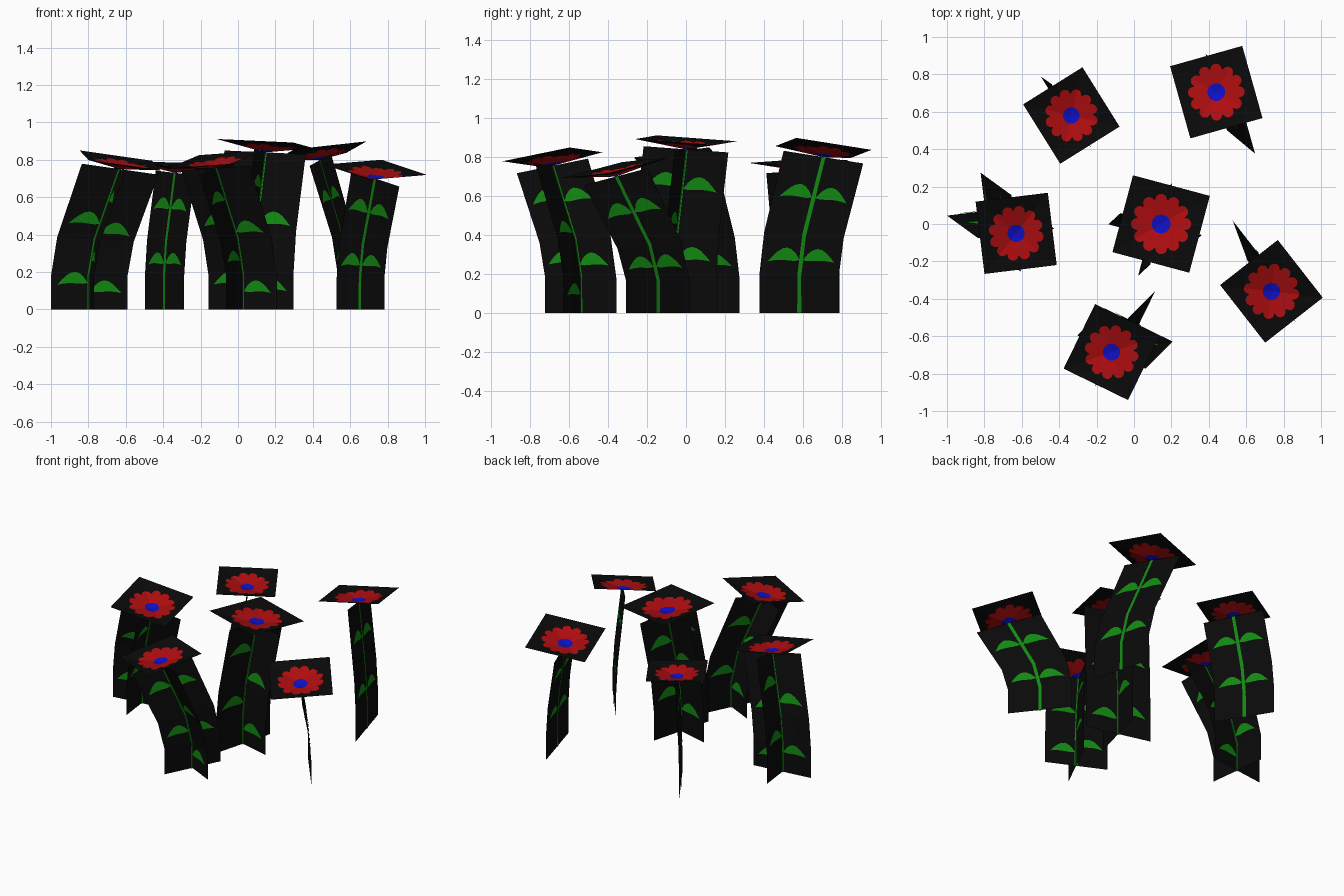
import bpy, math
from mathutils import Vector

if "Cube" in bpy.data.objects:
    bpy.data.objects.remove(bpy.data.objects["Cube"])


def material(name, rgb):
    m = bpy.data.materials.new(name)
    m.diffuse_color = (*rgb, 1)
    m.use_nodes = True
    m.node_tree.nodes["Principled BSDF"].inputs["Base Color"].default_value = m.diffuse_color
    return m


BLACK = material("card black", (0.003, 0.003, 0.003))
RED = material("petal red", (0.43, 0.004, 0.005))
BLUE = material("centre blue", (0.005, 0.005, 0.56))
GREEN = material("leaf green", (0.006, 0.25, 0.006))


def make(name, verts, faces, mats, indices=None):
    me = bpy.data.meshes.new(name)
    me.from_pydata([tuple(v) for v in verts], [], faces)
    for m in mats:
        me.materials.append(m)
    if indices:
        for p, i in zip(me.polygons, indices):
            p.material_index = i
    ob = bpy.data.objects.new(name, me)
    bpy.context.collection.objects.link(ob)
    return ob


# stem bend: height fraction, sideways shift, tilt of the cross-section
LEVELS = [(0, 0, 0), (0.24, 0.0, 0.0), (0.5, 0.2, 0.45), (1, 1, 1)]


def bend(t):
    for (t0, s0, g0), (t1, s1, g1) in zip(LEVELS, LEVELS[1:]):
        if t <= t1:
            k = (t - t0) / (t1 - t0)
            return s0 + (s1 - s0) * k, g0 + (g1 - g0) * k
    return 1, 1


def leaf_outline(side, t, size, height, droop):
    """Pointed leaf beside the stem, as (u, t) points."""
    pts = []
    n = 7
    for sign in (1, -1):
        for i in range(n):
            k = i / n if sign > 0 else 1 - i / n
            wide = 0.17 * math.sin(math.pi * k ** 0.8) * (1.0 if sign > 0 else 0.75)
            x = 0.04 + 0.80 * k
            z = sign * wide + 0.14 * math.sin(math.pi * k) - droop * k
            pts.append((side * x * size, t + z * size / height))
    return pts


def plant(name, base, head, height, half, degrees, crossed):
    base, head = Vector(base), Vector(head)
    lean = head - base
    a0 = math.radians(degrees)

    def place(u, t, angle, off=0.0):
        d = Vector((math.cos(angle), math.sin(angle)))
        n = Vector((-d.y, d.x))
        s, g = bend(t)
        p = base + lean * s + d * u + n * off
        return Vector((p.x, p.y, t * height - 0.95 * g * u * lean.dot(d)))

    def card(label, angle, leaf_rows, skew):
        # upright bent card
        cols = [-half, -half / 2, 0, half / 2, half]
        c = len(cols)
        verts = [place(u, lv[0], angle) for lv in LEVELS for u in cols]
        faces = [(r * c + i, r * c + i + 1, (r + 1) * c + i + 1, (r + 1) * c + i)
                 for r in range(3) for i in range(c - 1)]
        make(f"{name}_{label}_card", verts, faces, [BLACK])
        # painted stem and leaves on both sides of the card
        verts, faces = [], []
        for off in (0.004, -0.004):
            def add(points):
                k = len(verts)
                verts.extend(place(u, t, angle, off) for u, t in points)
                f = list(range(k, k + len(points)))
                return f
            for (ta, _, _), (tb, _, _) in zip(LEVELS, LEVELS[1:]):
                f = add([(-.011, ta), (.011, ta), (.010, tb), (-.010, tb)])
                faces.append(f if off < 0 else f[::-1])
            for t in leaf_rows:
                for side in (-1, 1):
                    pts = leaf_outline(side, t - side * skew, half, height, 0.05)
                    f = add(pts)
                    faces.append(f if (off < 0) == (side < 0) else f[::-1])
        make(f"{name}_{label}_stem_and_leaves", verts, faces, [GREEN])

    if crossed:
        card("first", a0, (0.16, 0.58), 0.03)
        card("second", a0 + math.pi / 2, (0.34, 0.77), 0.01)
    else:
        card("single", a0, (0.34, 0.74), 0.0)

    # shallow square flower head, cut into centre, petals and border
    size, depth, n = half * 0.945, 0.047, 72

    def head_point(r, a):
        x, y = r * math.cos(a), r * math.sin(a)
        w = Vector((x * math.cos(a0) - y * math.sin(a0),
                    x * math.sin(a0) + y * math.cos(a0))) * size
        z = height + depth * max(abs(x), abs(y)) - 0.95 * lean.dot(w)
        return Vector((head.x + w.x, head.y + w.y, z))

    angles = [2 * math.pi * i / n for i in range(n)]
    verts = [head_point(0, 0)]
    verts += [head_point(0.235, a) for a in angles]
    verts += [head_point(0.61 + 0.15 * abs(math.sin(6 * a)) ** 0.6, a) for a in angles]
    verts += [head_point(1 / max(abs(math.cos(a)), abs(math.sin(a))), a) for a in angles]
    faces, idx = [], []
    for i in range(n):
        j = (i + 1) % n
        faces.append((0, 1 + i, 1 + j))
        idx.append(2)
        for ring in (0, 1):
            p, q = 1 + ring * n, 1 + (ring + 1) * n
            faces.append((p + i, q + i, q + j, p + j))
            idx.append(1 - ring)
    make(f"{name}_flower_head", verts, faces, [BLACK, RED, BLUE], idx)


# name, base, head, height, half width, turn, crossed cards
plant("middle", (0.08, -0.06), (0.145, 0.0), 0.84, 0.225, -15, True)
plant("left", (-0.795, 0.07), (-0.63, -0.05), 0.75, 0.206, 7, True)
plant("front", (0.025, -0.54), (-0.12, -0.685), 0.755, 0.203, -26, True)
plant("right", (0.655, -0.145), (0.735, -0.36), 0.70, 0.207, -52, False)
plant("back_right", (0.59, 0.58), (0.44, 0.705), 0.80, 0.212, -74.3, False)
plant("back_left", (-0.393, 0.62), (-0.335, 0.58), 0.73, 0.198, -58, False)
